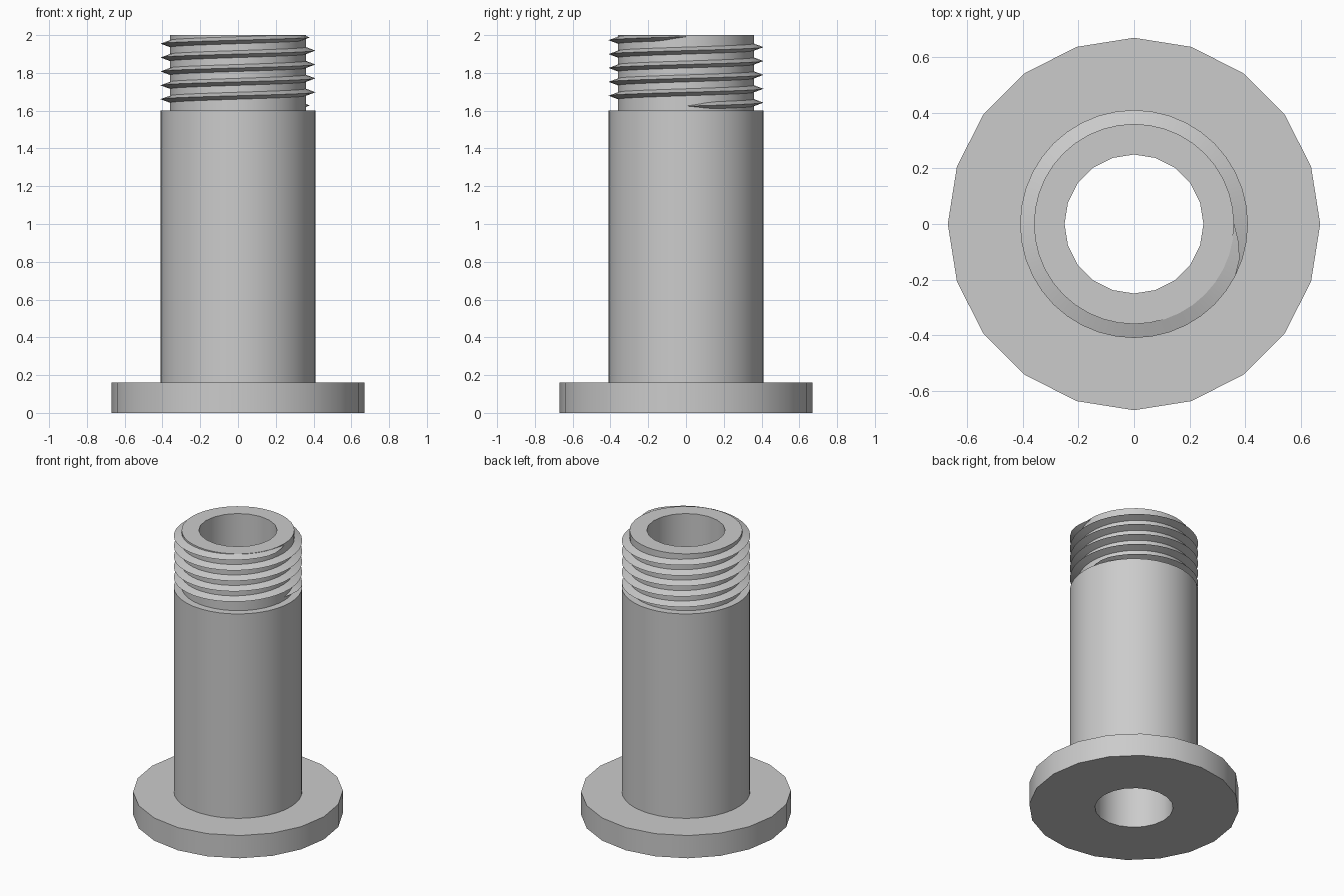
import bpy, bmesh
from math import pi, cos, sin

SEG = 40

if "Cube" in bpy.data.objects:
    bpy.data.objects.remove(bpy.data.objects["Cube"])

metal = bpy.data.materials.new("plain grey metal")
metal.use_nodes = True
grey = (0.6, 0.6, 0.6, 1)
metal.diffuse_color = grey
metal.node_tree.nodes["Principled BSDF"].inputs["Base Color"].default_value = grey


def finish(name, bm):
    bmesh.ops.recalc_face_normals(bm, faces=bm.faces)
    mesh = bpy.data.meshes.new(name)
    bm.to_mesh(mesh)
    bm.free()
    mesh.materials.append(metal)
    obj = bpy.data.objects.new(name, mesh)
    bpy.context.collection.objects.link(obj)
    bpy.ops.object.select_all(action="DESELECT")
    obj.select_set(True)
    bpy.context.view_layer.objects.active = obj
    bpy.ops.object.shade_smooth_by_angle(angle=pi / 6)
    return obj


def ring(bm, radius, z, sides):
    """Ring of SEG points; with half as many sides, odd points sit mid-edge."""
    verts = []
    for i in range(SEG):
        r = radius * cos(pi / sides) if sides < SEG and i % 2 else radius
        a = 2 * pi * i / SEG
        verts.append(bm.verts.new((r * cos(a), r * sin(a), z)))
    return verts


def skin(bm, rows, closed):
    """Join neighbouring rows of points with quads."""
    pairs = list(zip(rows, rows[1:]))
    if closed:
        pairs.append((rows[-1], rows[0]))
    for a, b in pairs:
        n = len(a)
        for i in range(n):
            j = (i + 1) % n
            bm.faces.new((a[i], a[j], b[j], b[i]))


# Hollow body: flange, barrel, threaded neck and through hole
FLANGE, BARREL, NECK, HOLE = 0.67, 0.41, 0.36, 0.25
profile = [
    (HOLE, 0, 20), (FLANGE, 0, 20), (FLANGE, 0.16, 20),
    (BARREL, 0.16, SEG), (BARREL, 1.6, SEG),
    (NECK, 1.6, SEG), (NECK, 2, SEG), (HOLE, 2, 20),
]
bm = bmesh.new()
skin(bm, [ring(bm, *p) for p in profile], True)
finish("hollow_body", bm)

# Helical V thread, five turns, tapering away at both ends
TURNS, START, PITCH, HALF = 5, 1.624, 0.0735, 0.02
bm = bmesh.new()
rows = []
steps = TURNS * SEG
for i in range(steps + 1):
    a = 2 * pi * i / SEG
    z = START + PITCH * i / SEG
    grow = min(1, max(0.02, min(i, steps - i) / 2.5))
    root, tip = NECK - 0.004, NECK + (BARREL - NECK) * grow
    h = HALF * grow
    section = [(root, z - h), (tip, z), (root, z + h)]
    rows.append([bm.verts.new((r * cos(a), r * sin(a), min(zz, 1.999)))
                 for r, zz in section])
skin(bm, rows, False)
bm.faces.new(rows[0])
bm.faces.new(rows[-1])
finish("screw_thread", bm)
